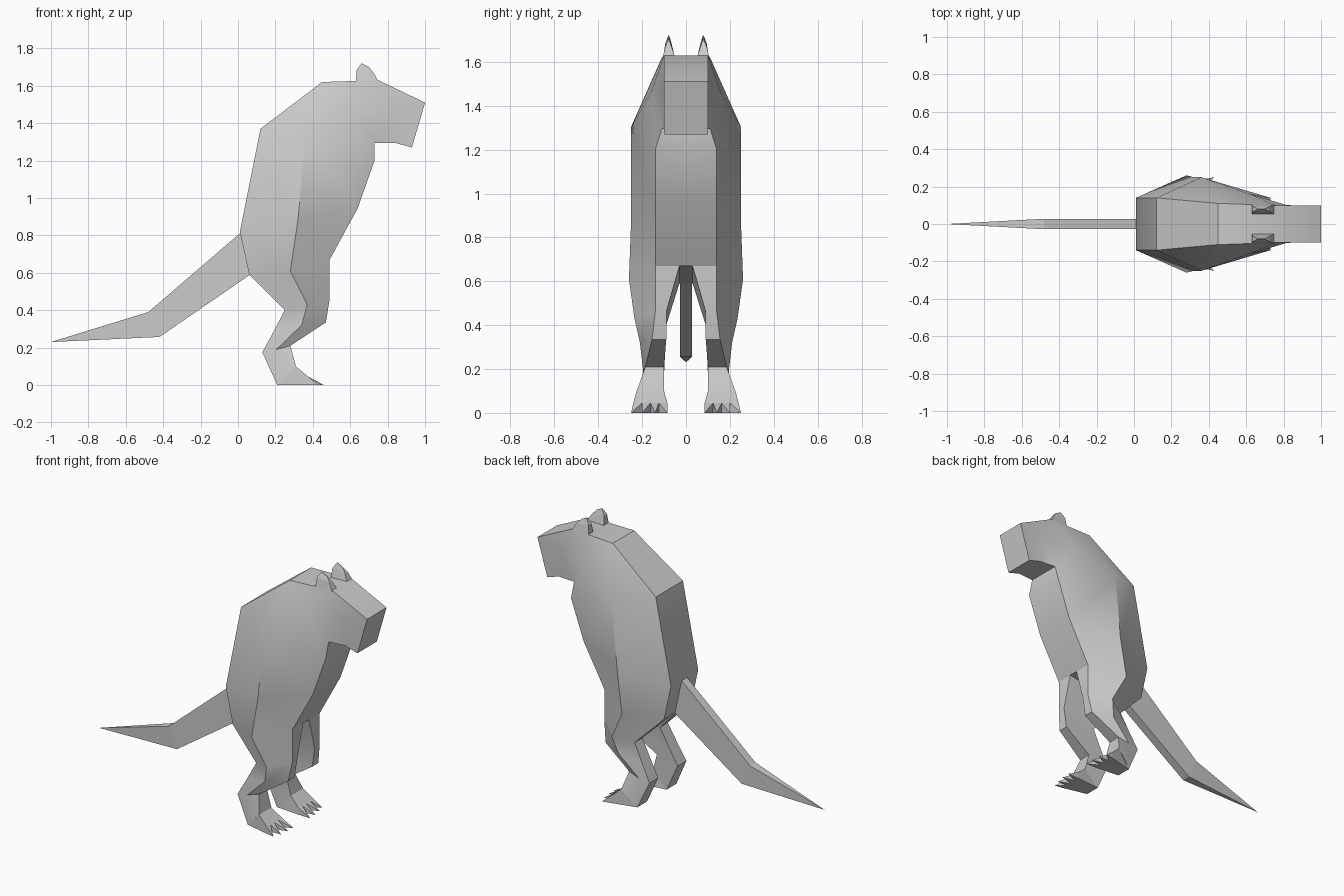
import bpy, bmesh

if "Cube" in bpy.data.objects:
    bpy.data.objects.remove(bpy.data.objects["Cube"])


def finish(name, bm, mirror=True, smooth=True):
    bmesh.ops.remove_doubles(bm, verts=bm.verts, dist=0.0005)
    if mirror:
        geom = bm.verts[:] + bm.edges[:] + bm.faces[:]
        bmesh.ops.mirror(bm, geom=geom, axis='Y', merge_dist=0.0005)
        bmesh.ops.remove_doubles(bm, verts=bm.verts, dist=0.0005)
    bmesh.ops.recalc_face_normals(bm, faces=bm.faces)
    mesh = bpy.data.meshes.new(name)
    bm.to_mesh(mesh)
    bm.free()
    ob = bpy.data.objects.new(name, mesh)
    bpy.context.collection.objects.link(ob)
    bpy.ops.object.select_all(action='DESELECT')
    ob.select_set(True)
    bpy.context.view_layer.objects.active = ob
    if smooth:
        bpy.ops.object.shade_smooth_by_angle(angle=0.6)
    return ob


def loft(bm, rings, closed):
    rows = [[bm.verts.new(p) for p in r] for r in rings]
    n = len(rows[0])
    for a, b in zip(rows, rows[1:]):
        for i in range(n if closed else n - 1):
            j = (i + 1) % n
            bm.faces.new((a[i], a[j], b[j], b[i]))
    return rows


# Torso, neck and head: half sections (back x,z,width / side x,z,width / belly x,z,width)
sections = [
    ((1.00, 1.51, .10), (.965, 1.39, .10), (.93, 1.27, .10)),
    ((.75, 1.63, .10), (.82, 1.46, .10), (.84, 1.295, .10)),
    ((.45, 1.62, .11), (.62, 1.46, .16), (.73, 1.295, .11)),
    ((.12, 1.37, .14), (.36, 1.305, .25), (.73, 1.20, .14)),
    ((.01, .82, .14), (.32, .88, .25), (.64, .945, .14)),
    ((.06, .59, .14), (.28, .61, .26), (.49, .67, .14)),
]
rings = []
for (bx, bz, bw), (sx, sz, sw), (fx, fz, fw) in sections:
    rings.append([(bx, 0, bz), (bx, bw, bz), (sx, sw, sz), (fx, fw, fz), (fx, 0, fz)])
bm = bmesh.new()
rows = loft(bm, rings, False)
bm.faces.new(rows[0])

# Strip between the legs
bm.faces.new([bm.verts.new(p) for p in
              ((.06, 0, .59), (.06, .03, .59), (.49, .03, .67), (.49, 0, .67))])

# Legs: front (x,z,inner,outer), side (x,z,y), back (x,z,inner,outer)
leg = [
    ((.49, .67, .03, .14), (.28, .61, .26), (.06, .59, .03, .14)),
    ((.49, .46, .09, .14), (.37, .43, .235), (.25, .40, .09, .17)),
    ((.47, .335, .09, .155), (.34, .32, .21), (.19, .285, .095, .18)),
    ((.28, .21, .10, .185), (.205, .19, .195), (.13, .175, .10, .19)),
    ((.31, .10, .10, .225), (.26, .05, .215), (.21, 0, .10, .20)),
]
loft(bm, [[(f[0], f[2], f[1]), (f[0], f[3], f[1]), (s[0], s[2], s[1]),
           (b[0], b[3], b[1]), (b[0], b[2], b[1])] for f, s, b in leg], True)
finish("body_and_legs", bm)

# Feet with four pointed toes
bm = bmesh.new()
toes = 4
tips = [(.46, .085), (.46, .14), (.45, .20), (.43, .25)]


def row(x, z, y0, y1):
    return [bm.verts.new((x, y0 + (y1 - y0) * i / toes, z)) for i in range(toes + 1)]


ankle = row(.31, .10, .10, .225)
web = row(.375, .045, .085, .24)
sole = row(.375, 0, .085, .24)
heel = row(.21, 0, .10, .20)
for i, (tx, ty) in enumerate(tips):
    t = bm.verts.new((tx, ty, 0))
    j = i + 1
    bm.faces.new((ankle[i], ankle[j], web[j], web[i]))
    bm.faces.new((web[i], web[j], t))
    bm.faces.new((web[i], t, sole[i]))
    bm.faces.new((web[j], sole[j], t))
    bm.faces.new((sole[i], t, sole[j]))
    bm.faces.new((heel[i], sole[i], sole[j], heel[j]))
for i in (0, toes):
    bm.faces.new((heel[i], ankle[i], web[i], sole[i]))
finish("feet", bm, smooth=False)

# Tail
bm = bmesh.new()
w = .028
rows = loft(bm, [[(x0, -w, z0), (x0, w, z0), (x1, w, z1), (x1, -w, z1)]
                 for x0, z0, x1, z1 in ((.015, .815, .065, .59), (-.48, .39, -.42, .257))], True)
tip = bm.verts.new((-1.0, 0, .23))
for i in range(4):
    bm.faces.new((rows[-1][i], rows[-1][(i + 1) % 4], tip))
finish("tail", bm, mirror=False, smooth=False)

# Ears
bm = bmesh.new()
rows = loft(bm, [[(x0, y0, z0), (x0, y1, z0), (x1, y1, z1), (x1, y0, z1)]
                 for x0, z0, x1, z1, y0, y1 in ((.63, 1.62, .75, 1.625, .052, .105),
                                                (.635, 1.685, .725, 1.67, .066, .094),
                                                (.66, 1.72, .70, 1.70, .077, .081))], True)
bm.faces.new(rows[-1])
finish("ears", bm, smooth=False)
